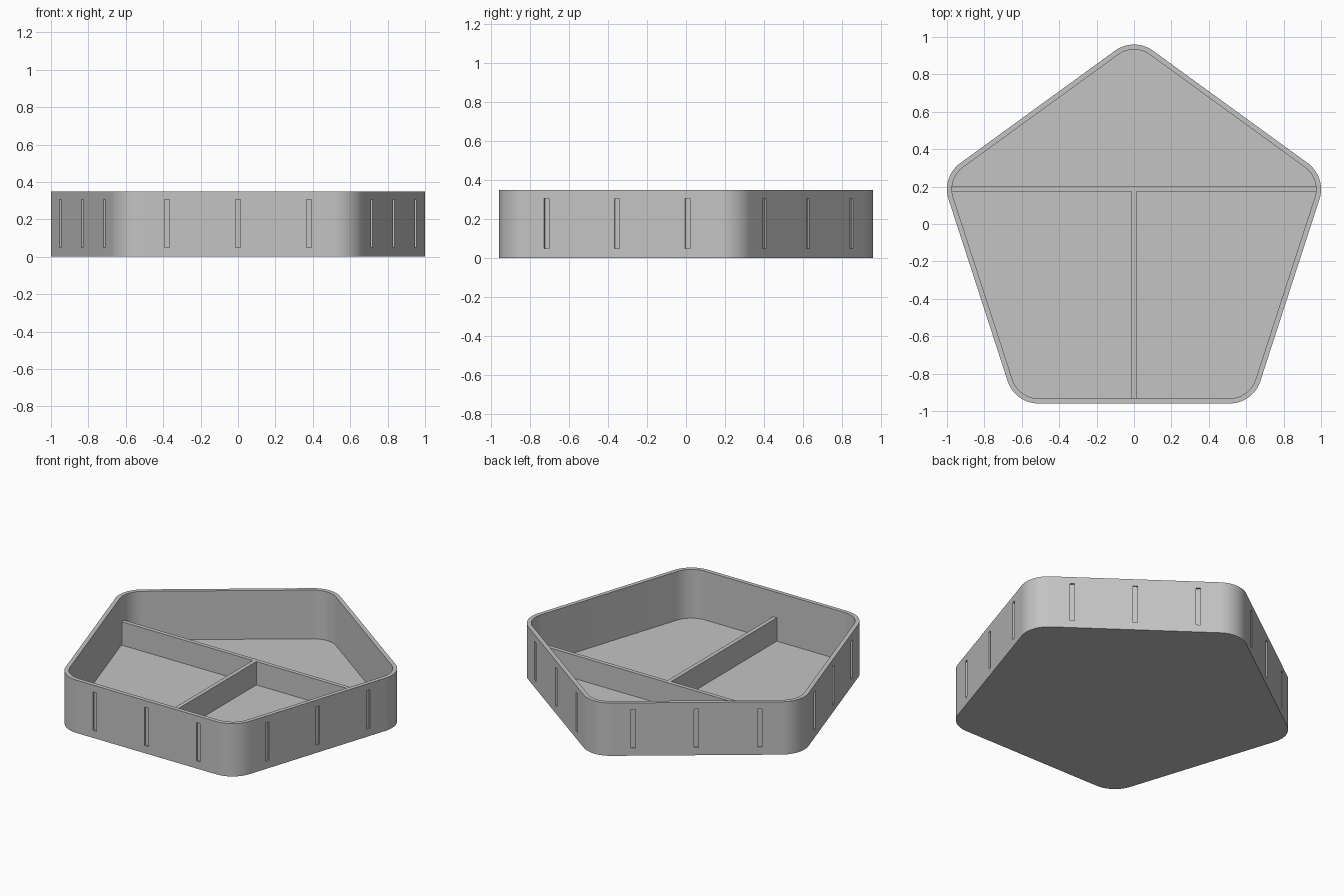
import bpy
import bmesh
from math import sin, cos, pi, radians
from mathutils import Matrix, Vector

cube = bpy.data.objects.get("Cube")
if cube:
    bpy.data.objects.remove(cube, do_unlink=True)

SIDES = 5
CENTRE_Y = -0.083      # middle of the pentagon
CORNER_DIST = 0.87     # distance to the corner arc centres
RADIUS = 0.1726        # outer corner radius
HEIGHT = 0.35
WALL = 0.027
FLOOR = 0.027
DIVIDER_TOP = 0.182
APOTHEM = CORNER_DIST * cos(pi / SIDES) + RADIUS

grey = bpy.data.materials.new("matte grey")
grey.use_nodes = True
colour = (0.55, 0.55, 0.55, 1)
grey.diffuse_color = colour
bsdf = next(n for n in grey.node_tree.nodes if n.type == "BSDF_PRINCIPLED")
bsdf.inputs["Base Color"].default_value = colour


def make_object(name, bm):
    bmesh.ops.recalc_face_normals(bm, faces=bm.faces)
    mesh = bpy.data.meshes.new(name)
    bm.to_mesh(mesh)
    bm.free()
    mesh.materials.append(grey)
    obj = bpy.data.objects.new(name, mesh)
    bpy.context.collection.objects.link(obj)
    return obj


def rounded_pentagon(bm, inset, z, steps=14):
    """Ring of vertices with an arc at each corner."""
    ring = []
    for i in range(SIDES):
        corner = pi / 2 + i * 2 * pi / SIDES
        for k in range(steps + 1):
            a = corner + (k / steps - 0.5) * 2 * pi / SIDES
            r = RADIUS - inset
            ring.append(bm.verts.new((CORNER_DIST * cos(corner) + r * cos(a),
                                      CENTRE_Y + CORNER_DIST * sin(corner) + r * sin(a), z)))
    return ring


def add_box(bm, low, high, matrix=Matrix()):
    low, high = Vector(low), Vector(high)
    place = Matrix.Translation((low + high) / 2) @ Matrix.Diagonal((*(high - low), 1))
    bmesh.ops.create_cube(bm, size=1, matrix=matrix @ place)


# Tray: outer wall, rim, inner wall and floor
bm = bmesh.new()
rings = [rounded_pentagon(bm, inset, z) for inset, z in
         ((0, 0), (0, HEIGHT), (WALL, HEIGHT), (WALL, FLOOR))]
for a, b in zip(rings, rings[1:]):
    for i in range(len(a)):
        j = (i + 1) % len(a)
        bm.faces.new((a[i], a[j], b[j], b[i]))
bm.faces.new(rings[0])
bm.faces.new(rings[-1])
tray = make_object("tray", bm)

# Shallow upright slots, three on each side
bm = bmesh.new()
for i in range(SIDES):
    turn = Matrix.Translation((0, CENTRE_Y, 0)) @ Matrix.Rotation(radians(-90 + 72 * i), 4, "Z")
    for offset in (-0.38, 0, 0.38):
        add_box(bm, (APOTHEM - 0.011, offset - 0.0135, 0.05),
                (APOTHEM + 0.05, offset + 0.0135, 0.305), turn)
cutter = make_object("slot_cutter", bm)
cutter.hide_render = True

cut = tray.modifiers.new("slots", "BOOLEAN")
cut.operation = "DIFFERENCE"
cut.solver = "EXACT"
cut.object = cutter
bpy.ops.object.select_all(action="DESELECT")
bpy.context.view_layer.objects.active = tray
tray.select_set(True)
bpy.ops.object.modifier_apply(modifier=cut.name)
bpy.data.objects.remove(cutter, do_unlink=True)
bpy.ops.object.shade_smooth_by_angle(angle=radians(30))

# Low dividers forming three compartments
bm = bmesh.new()
add_box(bm, (-0.985, 0.173, FLOOR - 0.01), (0.985, 0.2, DIVIDER_TOP))
make_object("cross_divider", bm)

bm = bmesh.new()
add_box(bm, (-0.0135, -0.945, FLOOR - 0.01), (0.0135, 0.173, DIVIDER_TOP))
make_object("front_divider", bm)
